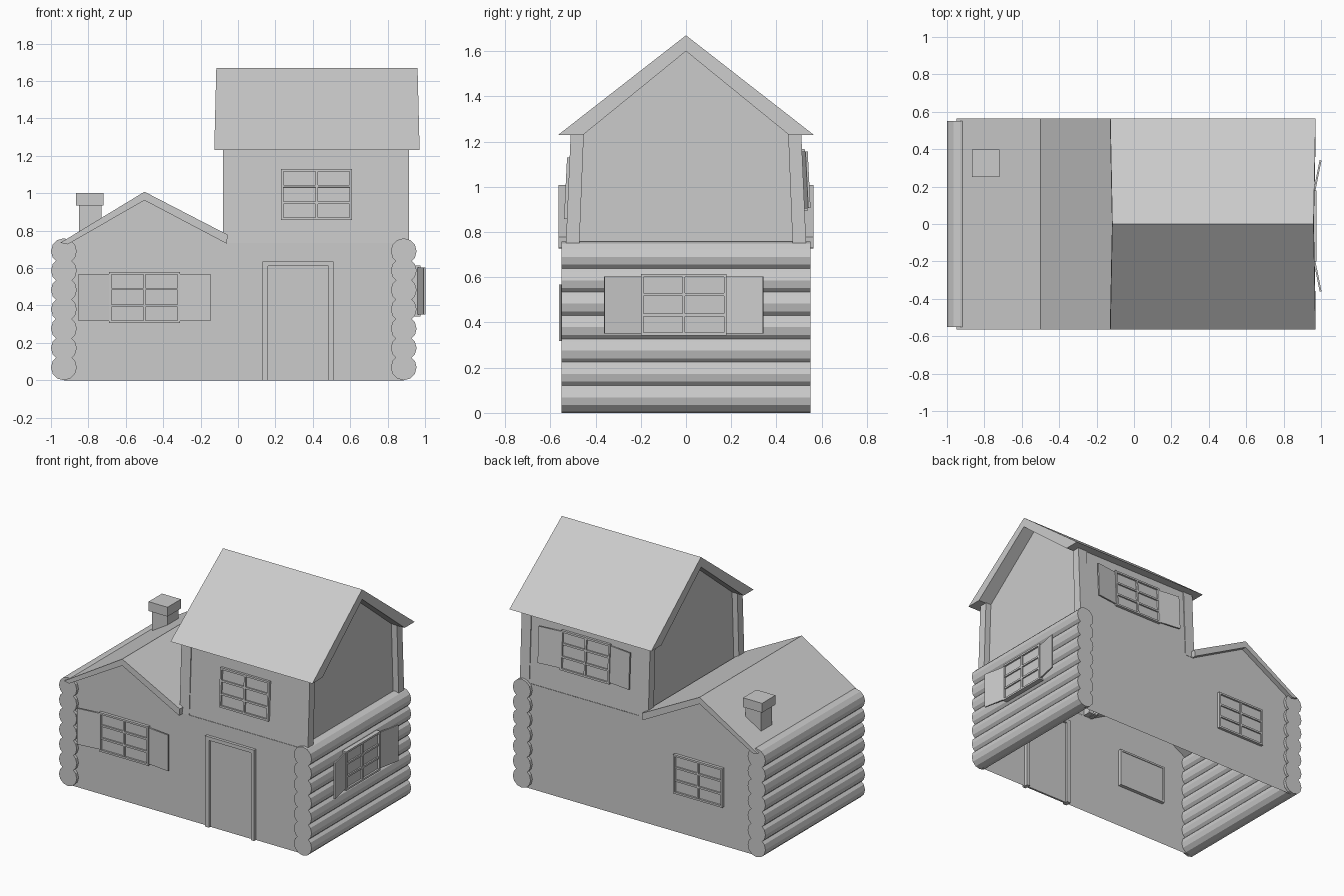
import bpy, bmesh, math
from mathutils import Matrix, Vector

if "Cube" in bpy.data.objects:
    bpy.data.objects.remove(bpy.data.objects["Cube"])


def finish(name, bm):
    bmesh.ops.recalc_face_normals(bm, faces=bm.faces)
    me = bpy.data.meshes.new(name)
    bm.to_mesh(me)
    bm.free()
    ob = bpy.data.objects.new(name, me)
    bpy.context.collection.objects.link(ob)
    return ob


def add_box(bm, lo, hi, mat=Matrix()):
    lo, hi = Vector(lo), Vector(hi)
    m = mat @ Matrix.Translation((lo + hi) / 2) @ Matrix.Diagonal((*(hi - lo), 1))
    bmesh.ops.create_cube(bm, size=1, matrix=m)


def add_face(bm, pts):
    bm.faces.new([bm.verts.new(p) for p in pts])


def add_loft(bm, a, b):
    """Closed solid between two matching outlines."""
    va, vb = [bm.verts.new(p) for p in a], [bm.verts.new(p) for p in b]
    bm.faces.new(va)
    bm.faces.new(vb[::-1])
    n = len(va)
    for i in range(n):
        bm.faces.new((va[i], vb[i], vb[(i + 1) % n], va[(i + 1) % n]))


# Lower front and back walls, gabled on the left, open underneath
outline = [(-.93, 0), (.885, 0), (.885, .735), (-.06, .735), (-.5, .965), (-.91, .735), (-.93, .72)]
bm = bmesh.new()
for s in (-1, 1):
    add_face(bm, [(x, s * .53, z) for x, z in outline])
finish("lower_walls", bm)

# Upper storey: leaning front and back walls, recessed gable walls
bm = bmesh.new()
for s in (-1, 1):
    add_face(bm, [(-.04, s * .528, .735), (.875, s * .528, .735),
                  (.875, s * .503, 1.235), (-.04, s * .503, 1.235)])
for x in (-.04, .87):
    add_face(bm, [(x, -.527, .73), (x, .527, .73), (x, .5, 1.235), (x, .45, 1.235),
                  (x, 0, 1.605), (x, -.45, 1.235), (x, -.5, 1.235)])
finish("upper_walls", bm)

# Leaning corner posts
bm = bmesh.new()
for x0, x1 in ((-.08, -.005), (.84, .913)):
    for s in (-1, 1):
        ring = lambda a, b, z: [(x0, s * a, z), (x1, s * a, z), (x1, s * b, z), (x0, s * b, z)]
        add_loft(bm, ring(.532, .472, .735), ring(.51, .452, 1.235))
finish("corner_posts", bm)

# Stacked log side walls
for name, x in (("left_logs", -.931), ("right_logs", .886)):
    bm = bmesh.new()
    for i in range(7):
        m = Matrix.Translation((x, 0, .069 + .1035 * i)) @ Matrix.Rotation(math.pi / 2, 4, 'X')
        bmesh.ops.create_cone(bm, cap_ends=True, segments=12, radius1=.069, radius2=.069,
                              depth=1.1, matrix=m)
    finish(name, bm)

# Upper roof, slightly shorter at the ridge
prof = [(-.565, 1.23), (0, 1.67), (.565, 1.23), (.455, 1.23), (0, 1.6), (-.455, 1.23)]
t = lambda z: (z - 1.23) / .44 * .011
bm = bmesh.new()
add_loft(bm, [(-.127 + t(z), y, z) for y, z in prof], [(.971 - t(z), y, z) for y, z in prof])
finish("upper_roof", bm)

# Lower roof
prof = [(-.95, .735), (-.5, 1.008), (-.055, .778), (-.06, .73), (-.5, .962), (-.91, .727)]
bm = bmesh.new()
add_loft(bm, [(x, -.565, z) for x, z in prof], [(x, .565, z) for x, z in prof])
finish("lower_roof", bm)

# Chimney
bm = bmesh.new()
add_box(bm, (-.85, .265, .76), (-.73, .385, .94))
add_box(bm, (-.867, .25, .935), (-.72, .398, 1.0))
finish("chimney", bm)

# Door panel and frame
bm = bmesh.new()
add_box(bm, (.13, -.55, 0), (.16, -.505, .635))
add_box(bm, (.485, -.55, 0), (.51, -.505, .635))
add_box(bm, (.16, -.55, .61), (.485, -.505, .635))
finish("door_frame", bm)
bm = bmesh.new()
add_box(bm, (.16, -.534, 0), (.485, -.52, .61))
finish("door", bm)


# Six-pane windows; local -y points outward
def window(name, pos, turn, lean=0, shutter=None):
    W, H, b, out = .19, .1365, .013, -.02
    base = (Matrix.Translation(pos) @ Matrix.Rotation(math.radians(turn), 4, 'Z')
            @ Matrix.Rotation(-lean, 4, 'X'))
    bm = bmesh.new()
    add_box(bm, (-W + .005, -.007, -H + .005), (W - .005, .02, H - .005), base)
    for s in (-1, 1):
        add_box(bm, (s * (W - b / 2) - b / 2, out, -H), (s * (W - b / 2) + b / 2, .025, H), base)
        add_box(bm, (-W + b, out, s * (H - b / 2) - b / 2), (W - b, .025, s * (H - b / 2) + b / 2), base)
        add_box(bm, (-W + b, out + .003, s * .045 - b / 2), (W - b, 0, s * .045 + b / 2), base)
    add_box(bm, (-b / 2, out + .002, -H + b), (b / 2, 0, H - b), base)
    finish(name, bm)
    if shutter:
        bm = bmesh.new()
        for s in (-1, 1):
            hinge = (base @ Matrix.Translation((s * W, -.003, 0))
                     @ Matrix.Rotation(-s * shutter, 4, 'Z'))
            add_box(bm, (min(0, s * .165), -.01, -.126), (max(0, s * .165), 0, .126), hinge)
        finish(name + "_shutters", bm)


window("front_lower_window", (-.5, -.53, .443), 0, shutter=.12)
window("front_upper_window", (.42, -.513, .993), 0, lean=.05)
window("right_window", (.957, -.01, .478), 90, shutter=.2)
window("back_lower_window", (-.475, .53, .41), 180)
window("back_upper_window", (.41, .512, 1.03), 180, lean=.05, shutter=.12)
